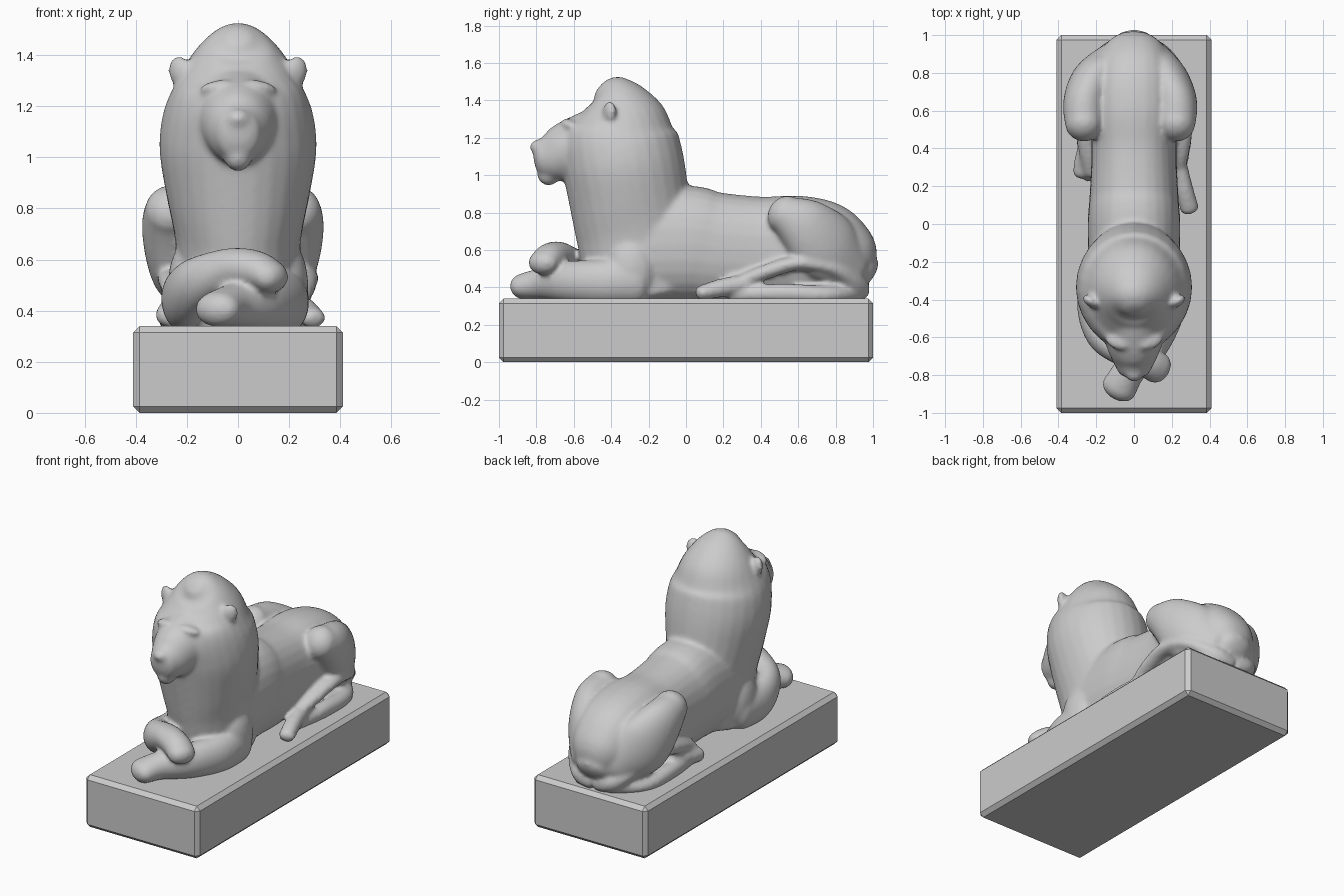
import bpy, bmesh, math
from mathutils import Vector, Matrix

if "Cube" in bpy.data.objects:
    bpy.data.objects.remove(bpy.data.objects["Cube"])

parts = []


def new_object(name, bm):
    bmesh.ops.recalc_face_normals(bm, faces=bm.faces[:])
    me = bpy.data.meshes.new(name)
    bm.to_mesh(me)
    bm.free()
    ob = bpy.data.objects.new(name, me)
    bpy.context.collection.objects.link(ob)
    return ob


def spline(a, b, c, d, t):
    return [0.5 * (2 * q + (r - p) * t + (2 * p - 5 * q + 4 * r - s) * t * t
            + (3 * q - p - 3 * r + s) * t ** 3) for p, q, r, s in zip(a, b, c, d)]


def sweep(name, secs, up=(0, 0, 1), cap=0.7, n=28, power=2.0):
    """Smooth tube through sections (x, y, z, half width, half height)."""
    pts = []
    for i in range(len(secs) - 1):
        a, d = secs[max(i - 1, 0)], secs[min(i + 2, len(secs) - 1)]
        pts += [spline(a, secs[i], secs[i + 1], d, k / 5) for k in range(5)]
    pts.append(list(secs[-1]))

    def rounded(p, q):
        out = (Vector(p[:3]) - Vector(q[:3])).normalized()
        r = min(p[3], p[4]) * cap
        return [list(Vector(p[:3]) + out * r * math.sin(t)) + [p[3] * math.cos(t), p[4] * math.cos(t)]
                for t in (0.4, 0.8, 1.15, 1.45)]
    pts = rounded(pts[0], pts[1])[::-1] + pts + rounded(pts[-1], pts[-2])
    bm = bmesh.new()
    rings = []
    for i, p in enumerate(pts):
        tan = (Vector(pts[min(i + 1, len(pts) - 1)][:3]) - Vector(pts[max(i - 1, 0)][:3])).normalized()
        side = tan.cross(Vector(up)).normalized()
        top = side.cross(tan)
        ring = []
        for k in range(n):
            c, s = math.cos(k * math.tau / n), math.sin(k * math.tau / n)
            c = math.copysign(abs(c) ** (2 / power), c)
            s = math.copysign(abs(s) ** (2 / power), s)
            ring.append(bm.verts.new(Vector(p[:3]) + side * c * p[3] + top * s * p[4]))
        rings.append(ring)
    for r, q in zip(rings, rings[1:]):
        for k in range(n):
            bm.faces.new((r[k], r[(k + 1) % n], q[(k + 1) % n], q[k]))
    bm.faces.new(rings[0])
    bm.faces.new(rings[-1])
    parts.append(new_object(name, bm))


def blob(name, loc, size, rot=(0, 0, 0)):
    bm = bmesh.new()
    bmesh.ops.create_uvsphere(bm, u_segments=24, v_segments=14, radius=1)
    turn = Matrix.Rotation(rot[2], 4, 'Z') @ Matrix.Rotation(rot[1], 4, 'Y') @ Matrix.Rotation(rot[0], 4, 'X')
    bm.transform(Matrix.Translation(loc) @ turn @ Matrix.Diagonal((*size, 1)))
    parts.append(new_object(name, bm))


# Plinth
bm = bmesh.new()
bmesh.ops.create_cube(bm, size=1, matrix=Matrix.Translation((0, 0, 0.17)) @ Matrix.Diagonal((0.82, 2, 0.34, 1)))
bmesh.ops.bevel(bm, geom=bm.edges[:], offset=0.025, segments=1, affect='EDGES')
plinth = new_object("plinth", bm)

# Torso and rump
sweep("torso", [(0, -0.3, 0.62, 0.24, 0.31), (0, 0, 0.63, 0.245, 0.315), (0, 0.15, 0.61, 0.235, 0.3),
                (0, 0.4, 0.6, 0.225, 0.285), (0, 0.6, 0.6, 0.24, 0.29), (0, 0.75, 0.57, 0.23, 0.28),
                (0, 0.86, 0.52, 0.19, 0.22), (0, 0.93, 0.46, 0.12, 0.13)], cap=0.5, power=2.3)

# Chest, mane and skull: (z, front y, back y, half width)
mane = [(0.36, -0.5, 0.05, 0.22), (0.55, -0.56, 0.05, 0.235), (0.7, -0.59, 0.05, 0.25),
        (0.85, -0.62, 0.02, 0.28), (1.0, -0.65, 0.0, 0.305), (1.1, -0.67, -0.02, 0.305),
        (1.2, -0.68, -0.05, 0.285), (1.3, -0.64, -0.1, 0.24), (1.38, -0.59, -0.19, 0.19),
        (1.44, -0.55, -0.29, 0.13), (1.47, -0.51, -0.39, 0.06)]
sweep("mane", [(0, (f + b) / 2, z, w, (b - f) / 2) for z, f, b, w in mane], up=(0, 1, 0), cap=0.2)

# Muzzle, nose and chin
sweep("muzzle", [(0, -0.5, 1.16, 0.19, 0.19), (0, -0.62, 1.13, 0.155, 0.165),
                 (0, -0.71, 1.1, 0.12, 0.135), (0, -0.77, 1.09, 0.09, 0.105)], cap=0.5)
blob("nose", (0, -0.79, 1.15), (0.05, 0.045, 0.04))
blob("chin", (0, -0.735, 1.0), (0.055, 0.06, 0.055))

# Ears and brows
for s in (-1, 1):
    blob("ear", (0.225 * s, -0.41, 1.335), (0.052, 0.03, 0.062), (0, 0.35 * s, 0.5 * s))
    blob("brow", (0.085 * s, -0.625, 1.275), (0.07, 0.04, 0.025), (0, 0.2 * s, 0.3 * s))

# Haunches, with the hind legs curving round their lower edge
for s, dx in ((-1, 0.03), (1, -0.01)):
    sweep("haunch", [(s * (0.235 + dx), 0.53, 0.79, 0.1, 0.105), (s * (0.23 + dx), 0.64, 0.72, 0.115, 0.16),
                     (s * (0.18 + dx), 0.76, 0.61, 0.12, 0.19), (s * 0.1, 0.87, 0.5, 0.1, 0.14)], cap=0.9)
    sweep("hind_leg", [(s * 0.22, 0.27, 0.42, 0.045, 0.035), (s * 0.25, 0.42, 0.48, 0.05, 0.04),
                       (s * 0.26, 0.6, 0.53, 0.055, 0.04), (s * 0.23, 0.78, 0.5, 0.055, 0.04),
                       (s * 0.12, 0.91, 0.41, 0.06, 0.06), (s * 0.02, 0.94, 0.38, 0.04, 0.05)])
    sweep("lower_leg", [(s * 0.23, 0.25, 0.36, 0.04, 0.04), (s * 0.26, 0.5, 0.37, 0.05, 0.05),
                        (s * 0.23, 0.75, 0.36, 0.06, 0.05), (s * 0.1, 0.9, 0.37, 0.06, 0.05)])
sweep("hind_paw_right", [(0.22, 0.36, 0.43, 0.05, 0.045), (0.26, 0.2, 0.4, 0.05, 0.05),
                         (0.295, 0.08, 0.37, 0.05, 0.04)])
sweep("hind_paw_left", [(-0.22, 0.48, 0.42, 0.05, 0.05), (-0.26, 0.36, 0.4, 0.05, 0.05),
                        (-0.275, 0.27, 0.38, 0.05, 0.045)])

# Shoulders
for s in (-1, 1):
    blob("shoulder", (0.17 * s, -0.29, 0.5), (0.105, 0.14, 0.19))

# Lower foreleg, from the right shoulder to the left paw
sweep("foreleg_right", [(0.185, -0.27, 0.44, 0.09, 0.13), (0.18, -0.45, 0.43, 0.09, 0.12),
                        (0.1, -0.63, 0.43, 0.09, 0.11), (-0.02, -0.77, 0.42, 0.085, 0.085),
                        (-0.08, -0.87, 0.405, 0.095, 0.07)], cap=0.9)
# Upper foreleg, crossing over it from the left shoulder
sweep("foreleg_left", [(-0.2, -0.27, 0.44, 0.08, 0.13), (-0.215, -0.45, 0.45, 0.085, 0.12),
                       (-0.16, -0.6, 0.51, 0.085, 0.1), (-0.03, -0.68, 0.565, 0.085, 0.08),
                       (0.07, -0.73, 0.56, 0.085, 0.075), (0.13, -0.765, 0.53, 0.085, 0.065)], cap=0.9)

# Fuse the parts into one carved surface
bpy.ops.object.select_all(action='DESELECT')
for ob in parts:
    ob.select_set(True)
bpy.context.view_layer.objects.active = parts[0]
bpy.ops.object.join()
lion = bpy.context.active_object
lion.name = "lion"
fuse = lion.modifiers.new("fuse", 'REMESH')
fuse.mode = 'VOXEL'
fuse.voxel_size = 0.013
fuse.use_smooth_shade = True
soften = lion.modifiers.new("soften", 'SMOOTH')
soften.factor = 0.5
soften.iterations = 8
